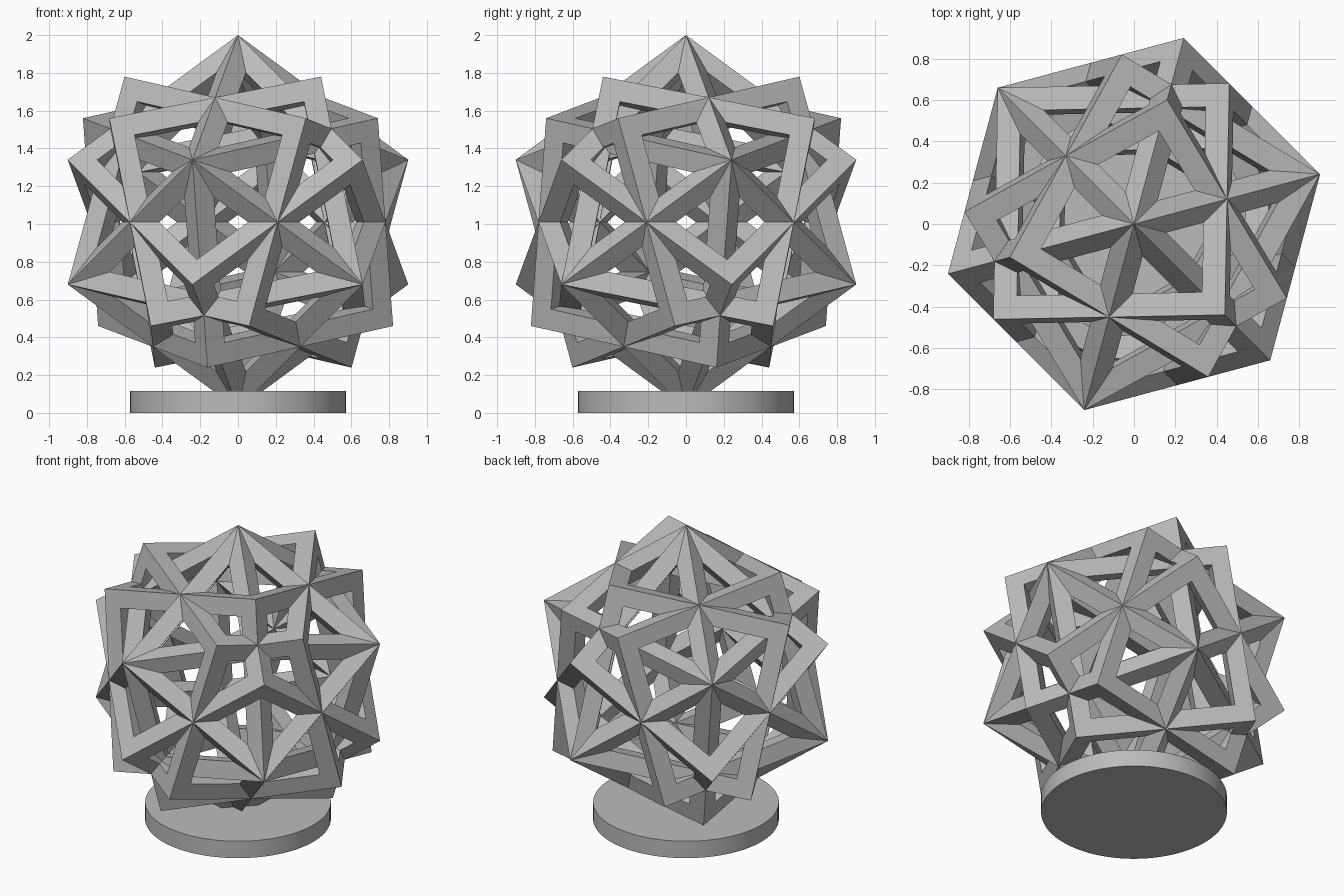
import bpy, bmesh
from math import pi, radians, sqrt, sin, cos
from itertools import product
from mathutils import Matrix, Vector

if "Cube" in bpy.data.objects:
    bpy.data.objects.remove(bpy.data.objects["Cube"])

RADIUS = 0.99                      # centre to cube corner
CENTRE = Vector((0, 0, 1.01))
EDGE = 2 * RADIUS / sqrt(3)
BAR = EDGE * 0.1                   # square bar width

grey = bpy.data.materials.new("plain_grey")
grey.use_nodes = True
GREY = (0.5, 0.5, 0.5, 1)
grey.diffuse_color = GREY
grey.node_tree.nodes["Principled BSDF"].inputs["Base Color"].default_value = GREY


def add_object(name, bm):
    mesh = bpy.data.meshes.new(name)
    bm.to_mesh(mesh)
    bm.free()
    mesh.materials.append(grey)
    obj = bpy.data.objects.new(name, mesh)
    bpy.context.collection.objects.link(obj)
    return obj


def is_bar(cell):
    """Cells of a 3x3x3 block that belong to the edges of the cube."""
    return all(0 <= c <= 2 for c in cell) and sum(c == 1 for c in cell) <= 1


def cube_frame(name, turn):
    """Open cube of square bars: only the outer skin of the bar cells."""
    h = EDGE / 2
    cuts = (-h, BAR - h, h - BAR, h)
    bm = bmesh.new()
    for cell in product(range(3), repeat=3):
        if not is_bar(cell):
            continue
        for axis, side in product(range(3), (0, 1)):
            beside = list(cell)
            beside[axis] += 2 * side - 1
            if is_bar(beside):
                continue
            u, v = (axis + 1) % 3, (axis + 2) % 3
            corners = []
            for du, dv in ((0, 0), (1, 0), (1, 1), (0, 1)):
                p = Vector()
                p[axis] = cuts[cell[axis] + side]
                p[u] = cuts[cell[u] + du]
                p[v] = cuts[cell[v] + dv]
                corners.append(bm.verts.new(turn @ p + CENTRE))
            bm.faces.new(corners if side else corners[::-1])
    bmesh.ops.remove_doubles(bm, verts=bm.verts, dist=1e-5)
    return add_object(name, bm)


# The four long diagonals of the first cube, which stands on a corner
up = Vector((0, 0, 1))
tilted = [Vector((cos(radians(a)) * sqrt(8) / 3, sin(radians(a)) * sqrt(8) / 3, 1 / 3))
          for a in (15, 135, 255)]
first = Matrix([(up - d).normalized() for d in tilted]).transposed()

# First cube, then one cube half turned about each diagonal
cube_frame("cube_frame_first", first)
for i, diagonal in enumerate([up] + tilted):
    cube_frame(f"cube_frame_turned_{i + 1}", Matrix.Rotation(pi, 3, diagonal) @ first)

# Round base
bm = bmesh.new()
bmesh.ops.create_cone(bm, cap_ends=True, segments=96, radius1=0.573, radius2=0.573,
                      depth=0.115, matrix=Matrix.Translation((0, 0, 0.0575)))
base = add_object("round_base", bm)
bpy.context.view_layer.objects.active = base
base.select_set(True)
bpy.ops.object.shade_smooth_by_angle(angle=radians(30))
